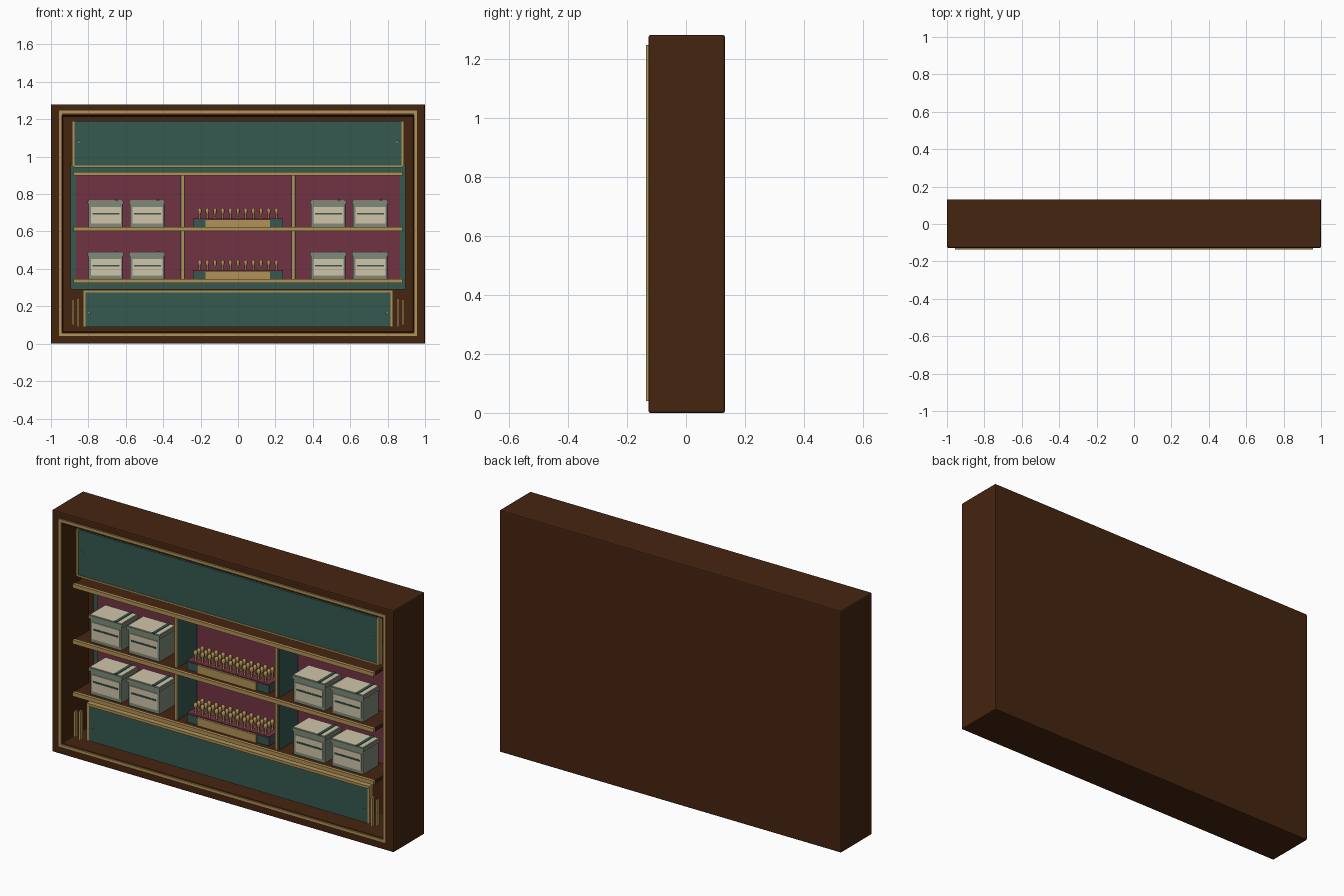
import bpy, bmesh, math
from mathutils import Matrix, Vector

if "Cube" in bpy.data.objects:
    bpy.data.objects.remove(bpy.data.objects["Cube"])


def material(name, rgb):
    m = bpy.data.materials.new(name)
    m.diffuse_color = (*rgb, 1)
    m.use_nodes = True
    m.node_tree.nodes["Principled BSDF"].inputs["Base Color"].default_value = m.diffuse_color
    return m


BROWN = material("dark walnut", (0.060, 0.018, 0.005))
TEAL = material("deep teal", (0.036, 0.100, 0.080))
WINE = material("burgundy", (0.165, 0.034, 0.055))
GOLD = material("brass", (0.440, 0.290, 0.095))
CREAM = material("cream", (0.640, 0.560, 0.400))
SAGE = material("sage", (0.210, 0.260, 0.195))


def finish(name, bm, mat):
    me = bpy.data.meshes.new(name)
    bm.to_mesh(me)
    bm.free()
    me.materials.append(mat)
    ob = bpy.data.objects.new(name, me)
    bpy.context.collection.objects.link(ob)
    return ob


def add_box(bm, x0, x1, y0, y1, z0, z1):
    size = Matrix.Diagonal((x1 - x0, y1 - y0, z1 - z0, 1))
    mid = Matrix.Translation(((x0 + x1) / 2, (y0 + y1) / 2, (z0 + z1) / 2))
    return bmesh.ops.create_cube(bm, size=1, matrix=mid @ size)["verts"]


def boxes(name, mat, *items):
    bm = bmesh.new()
    for b in items:
        add_box(bm, *b)
    return finish(name, bm, mat)


def both_sides(*items):
    return [b for i in items for b in (i, (-i[1], -i[0], *i[2:]))]


def bevel(ob, width):
    mod = ob.modifiers.new("soft_edges", "BEVEL")
    mod.width, mod.segments, mod.limit_method = width, 2, "ANGLE"


# Case: a block with its front inset and pushed back into a cavity
bm = bmesh.new()
add_box(bm, -1, 1, -0.127, 0.132, 0, 1.28)
front = min(bm.faces, key=lambda f: f.calc_center_median().y)
bmesh.ops.inset_region(bm, faces=[front], thickness=0.088)
ext = bmesh.ops.extrude_face_region(bm, geom=[front])
bmesh.ops.translate(bm, vec=(0, 0.217, 0),
                    verts=[v for v in ext["geom"] if isinstance(v, bmesh.types.BMVert)])
if front.is_valid:
    bmesh.ops.delete(bm, geom=[front], context="FACES_ONLY")
bmesh.ops.recalc_face_normals(bm, faces=bm.faces)
bevel(finish("case", bm, BROWN), 0.006)

# Brass inlay running round the front of the case
boxes("front_inlay", GOLD,
      *both_sides((-0.958, -0.942, -0.135, -0.124, 0.04, 1.246)),
      (-0.942, 0.942, -0.135, -0.124, 0.04, 0.055),
      (-0.942, 0.942, -0.135, -0.124, 1.231, 1.246))

# Lined back of the cavity
boxes("back_frame", TEAL, (-0.895, 0.895, 0.072, 0.091, 0.29, 0.96))
boxes("back_lining", WINE, (-0.867, 0.867, 0.064, 0.073, 0.33, 0.91))

# Upper panel with brass edges and pins
boxes("upper_panel", TEAL, (-0.875, 0.875, -0.085, -0.06, 0.952, 1.192))
boxes("upper_panel_trim", GOLD,
      *both_sides((-0.888, -0.875, -0.088, -0.06, 0.945, 1.192)),
      (-0.875, 0.875, -0.088, -0.06, 0.943, 0.952))

# Lower panel with brass edges and end cap
boxes("lower_panel", TEAL, (-0.815, 0.815, -0.08, -0.055, 0.088, 0.275))
boxes("lower_panel_trim", GOLD,
      *both_sides((-0.828, -0.815, -0.083, -0.055, 0.088, 0.275)),
      (-0.828, 0.828, -0.086, -0.05, 0.274, 0.288))

# Upright slats beside the lower panel
boxes("side_slats", GOLD,
      *both_sides((-0.888, -0.877, -0.105, -0.085, 0.10, 0.235),
                  (-0.860, -0.849, -0.105, -0.085, 0.09, 0.243)))

# Small round pins on both panels
bm = bmesh.new()
for x, y, z in ((0.852, -0.086, 1.08), (0.795, -0.082, 0.165)):
    for s in (-1, 1):
        bmesh.ops.create_cone(bm, cap_ends=True, segments=12, radius1=0.006, radius2=0.005,
                              depth=0.012, matrix=Matrix.Translation((s * x, y, z))
                              @ Matrix.Rotation(math.pi / 2, 4, "X"))
finish("panel_pins", bm, GOLD)

# Shelves with brass nosing
SHELVES = (0.345, 0.622, 0.918)
boxes("shelves", BROWN, *[(-0.88, 0.88, -0.113, 0.07, z - 0.019, z) for z in SHELVES])
boxes("shelf_nosing", GOLD, *[(-0.88, 0.88, -0.126, -0.113, z - 0.020, z + 0.001) for z in SHELVES])

# Dividers between the compartments
spans = ((0.345, 0.603), (0.622, 0.899))
boxes("dividers", TEAL, *both_sides(*[(-0.307, -0.286, -0.092, 0.07, a, b) for a, b in spans]))
boxes("divider_edging", GOLD, *both_sides(*[(-0.301, -0.288, -0.1, -0.091, a, b) for a, b in spans]))


# Lidded storage box: body, lid, front label, bands
def storage_box(x, z):
    y0, y1, h = -0.094, 0.036, 0.142
    bevel(boxes("storage_box", SAGE, (x - 0.092, x + 0.092, y0, y1, z, z + 0.128)), 0.003)
    boxes("storage_box_lid", SAGE,
          (x - 0.097, x + 0.097, y0 - 0.005, y1 + 0.005, z + 0.124, z + h))
    boxes("storage_box_panels", CREAM,
          (x - 0.078, x + 0.082, y0 - 0.004, y0 + 0.002, z + 0.020, z + 0.108),
          (x - 0.091, x + 0.091, y0, y1, z + h - 0.002, z + h + 0.003))
    boxes("storage_box_bands", TEAL,
          (x - 0.070, x + 0.074, y0 - 0.007, y0, z + 0.068, z + 0.076),
          (x + 0.050, x + 0.066, y0 - 0.003, y1 + 0.003, z + h, z + h + 0.006))


# Rack of turned pegs on a lined tray
def peg_rack(z):
    boxes("rack_base", TEAL, (-0.24, 0.24, -0.085, 0.015, z, z + 0.041))
    boxes("rack_lining", WINE, (-0.24, 0.24, -0.083, 0.015, z + 0.041, z + 0.048))
    boxes("rack_drawer", GOLD, (-0.175, 0.17, -0.093, -0.083, z, z + 0.043))
    # Peg outline as radius and height, spun about its axis
    profile = ((0.007, 0), (0.005, 0.012), (0.006, 0.026), (0.010, 0.036),
               (0.010, 0.048), (0.005, 0.056), (0.0, 0.057))
    n, bm = 8, bmesh.new()
    for i in range(11):
        for y in (-0.062, -0.034, -0.006):
            c = Vector((-0.205 + 0.041 * i, y, z + 0.046))
            rings = [[bm.verts.new(c + Vector((r * math.cos(2 * math.pi * k / n),
                                               r * math.sin(2 * math.pi * k / n), h)))
                      for k in range(n)] for r, h in profile]
            for a, b in zip(rings, rings[1:]):
                for k in range(n):
                    bm.faces.new((a[k], a[(k + 1) % n], b[(k + 1) % n], b[k]))
    bmesh.ops.remove_doubles(bm, verts=bm.verts, dist=0.0001)
    for f in bm.faces:
        f.smooth = True
    finish("rack_pegs", bm, GOLD)


for z in SHELVES[:2]:
    for x in (-0.708, -0.486, 0.482, 0.706):
        storage_box(x, z)
    peg_rack(z)
